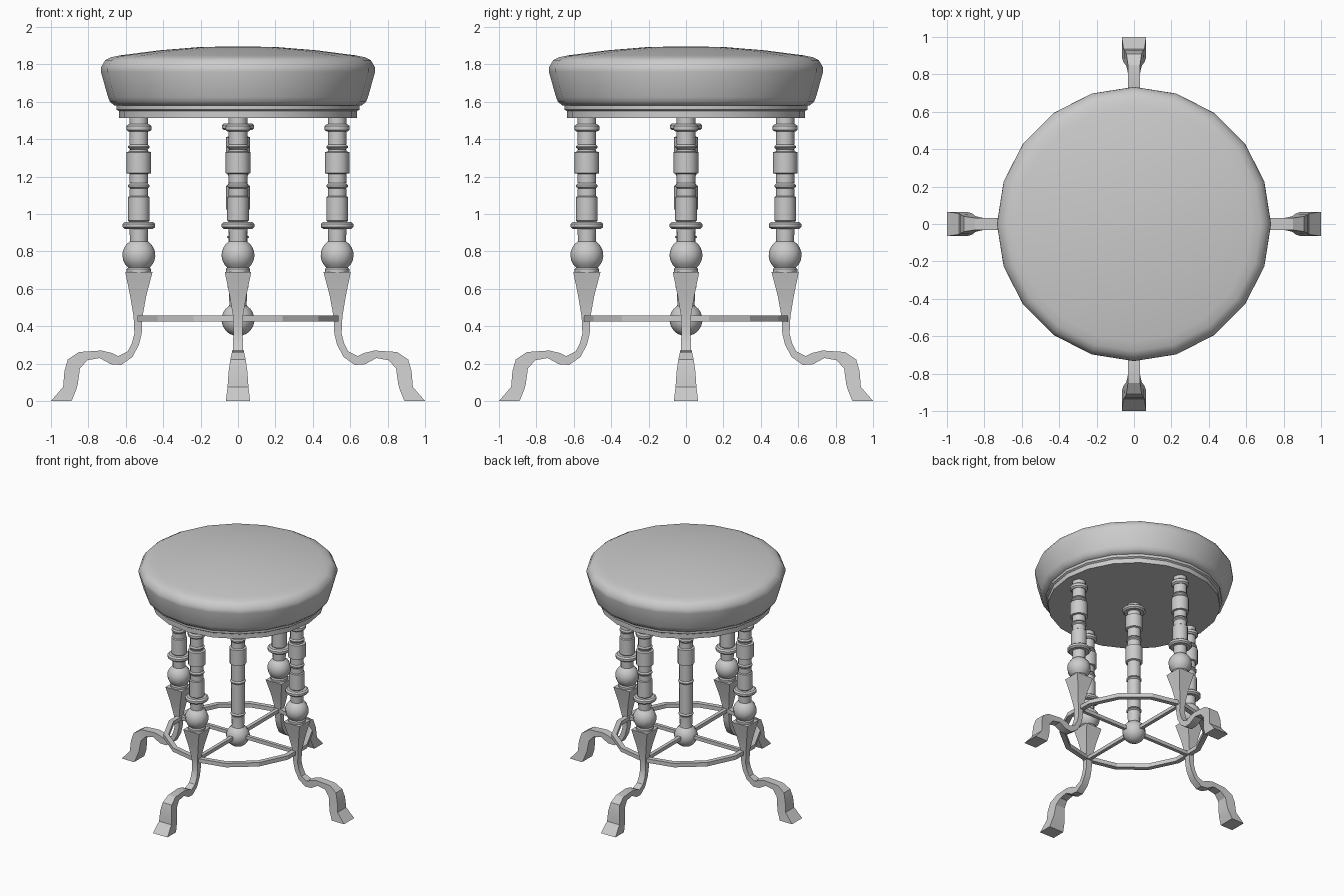
import bpy, bmesh
from math import sin, cos, pi
from mathutils import Matrix

if "Cube" in bpy.data.objects:
    bpy.data.objects.remove(bpy.data.objects["Cube"])


def finish(name, bm, smooth=0.6):
    bmesh.ops.remove_doubles(bm, verts=bm.verts, dist=1e-5)
    bmesh.ops.recalc_face_normals(bm, faces=bm.faces)
    me = bpy.data.meshes.new(name)
    bm.to_mesh(me)
    bm.free()
    ob = bpy.data.objects.new(name, me)
    bpy.context.collection.objects.link(ob)
    bpy.ops.object.select_all(action='DESELECT')
    ob.select_set(True)
    bpy.context.view_layer.objects.active = ob
    bpy.ops.object.shade_smooth_by_angle(angle=smooth)
    return ob


def loft(bm, rings, cap=False, loop=False):
    vs = [[bm.verts.new(p) for p in r] for r in rings]
    n = len(vs[0])
    for a, b in zip(vs, vs[1:] + (vs[:1] if loop else [])):
        for i in range(n):
            bm.faces.new((a[i], a[(i + 1) % n], b[(i + 1) % n], b[i]))
    if cap:
        bm.faces.new(vs[0])
        bm.faces.new(vs[-1])


def lathe(name, profile, sides, x=0.0, smooth=0.6):
    bm = bmesh.new()
    loft(bm, [[(x + r * cos(2 * pi * i / sides), r * sin(2 * pi * i / sides), z)
               for i in range(sides)] for r, z in profile], cap=True)
    return finish(name, bm, smooth)


def ball(r, zc, a0, a1, steps):
    return [(r * cos(a0 + (a1 - a0) * k / steps), zc + r * sin(a0 + (a1 - a0) * k / steps))
            for k in range(steps + 1)]


def ring(r, lo, hi):
    # rounded collar on a turned post
    return [(.05, lo), (r - .012, lo), (r, lo + .01), (r, hi - .01), (r - .012, hi), (.05, hi)]


# padded seat and its base board
lathe("seat_cushion", [(.63, 1.577), (.66, 1.58), (.685, 1.6), (.695, 1.625), (.733, 1.76),
                       (.732, 1.785), (.71, 1.822), (.68, 1.838), (.63, 1.848), (.42, 1.875),
                       (.2, 1.893), (.001, 1.896)], 20)
lathe("seat_base", [(.637, 1.512), (.637, 1.55), (.65, 1.558), (.65, 1.58)], 20)

# turned upper post of one leg, from ball to seat
post = ([(.06, .685), (.065, .69), (.065, .705)] + ball(.088, .78, -.85, 1.0, 7)
        + ring(.087, .92, .957)
        + [(.058, .965), (.058, 1.09), (.05, 1.095)] + ring(.057, 1.135, 1.165)
        + [(.05, 1.215), (.066, 1.218), (.066, 1.33), (.05, 1.335)]
        + ring(.058, 1.345, 1.372) + ring(.067, 1.44, 1.48) + [(.05, 1.52)])

# curved lower leg: inner x, z, outer x, z, half width
path = [(.457, .69, .603, .69, .071), (.49, .565, .577, .565, .045),
        (.511, .45, .558, .45, .026), (.515, .36, .554, .36, .025),
        (.53, .3, .567, .31, .026), (.565, .235, .59, .265, .027),
        (.625, .193, .64, .24, .029), (.68, .197, .675, .257, .031),
        (.74, .23, .73, .27, .032), (.805, .218, .85, .262, .032),
        (.845, .175, .91, .222, .041), (.857, .09, .928, .16, .05),
        (.865, .06, .935, .075, .056), (.89, 0, 1.0, 0, .065)]

# four legs around the centre
for k, side in enumerate(("right", "back", "left", "front")):
    rot = Matrix.Rotation(k * pi / 2, 4, 'Z')
    lathe(side + "_leg_post", post, 12, .53).matrix_world = rot
    bm = bmesh.new()
    loft(bm, [[(a, -w, b), (a, w, b), (c, w, d), (c, -w, d)] for a, b, c, d, w in path], cap=True)
    finish(side + "_leg_foot", bm, .5).matrix_world = rot
    # spoke from the centre ball to the leg
    bm = bmesh.new()
    loft(bm, [[(x, -.014, .426), (x, .014, .426), (x, .014, .454), (x, -.014, .454)]
              for x in (.05, .53)], cap=True)
    finish(side + "_spoke", bm, .3).matrix_world = rot

# stretcher ring
bm = bmesh.new()
loft(bm, [[(r * sin(2 * pi * i / 14), -r * cos(2 * pi * i / 14), z)
           for r, z in ((.512, .424), (.55, .424), (.55, .456), (.512, .456))]
          for i in range(14)], loop=True)
finish("stretcher_ring", bm, .3)

# centre post with ball end
centre = (ball(.088, .435, -pi / 2 + .01, 1.0, 9) + [(.046, .52)]
          + ring(.057, .6, .625) + ring(.058, .865, .89)
          + [(.05, 1.02), (.064, 1.025), (.064, 1.15), (.05, 1.155)]
          + ring(.057, 1.2, 1.23) + [(.05, 1.3), (.064, 1.305), (.064, 1.41), (.05, 1.415)]
          + ring(.086, 1.448, 1.485) + [(.05, 1.52)])
lathe("centre_post", centre, 12)
